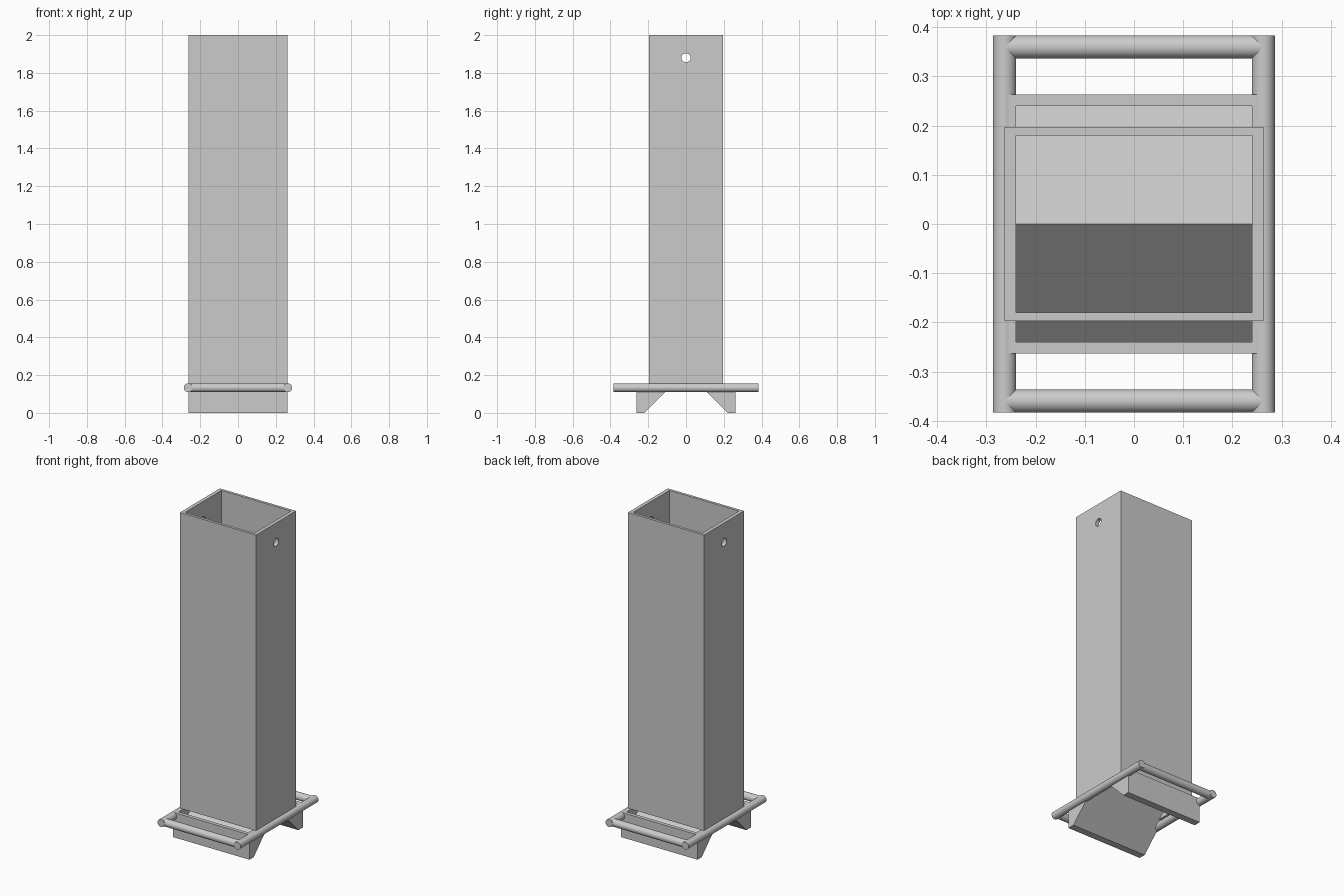
import bpy
import bmesh
import math

cube = bpy.data.objects.get("Cube")
if cube:
    bpy.data.objects.remove(cube, do_unlink=True)

# Main dimensions
HALF_X, TUBE_Y, TRAY_Y = 0.263, 0.197, 0.263
INNER_X, INNER_TUBE_Y, INNER_TRAY_Y = 0.24, 0.18, 0.24
TRAY_TOP, HEIGHT = 0.155, 2.0
UNDER, RIDGE = 0.22, 0.253      # apex heights of the 45 degree floor
ROD_R, ROD_Z, ROD_Y = 0.0235, 0.133, 0.36

grey = bpy.data.materials.new("plain grey")
grey.use_nodes = True
grey.diffuse_color = (0.6, 0.6, 0.6, 1)
grey.node_tree.nodes["Principled BSDF"].inputs["Base Color"].default_value = (0.6, 0.6, 0.6, 1)


def prism(name, profile, half):
    """Extrude a (y, z) profile along x from -half to half."""
    bm = bmesh.new()
    face = bm.faces.new([bm.verts.new((-half, y, z)) for y, z in profile])
    ext = bmesh.ops.extrude_face_region(bm, geom=[face])["geom"]
    verts = [v for v in ext if isinstance(v, bmesh.types.BMVert)]
    bmesh.ops.translate(bm, vec=(2 * half, 0, 0), verts=verts)
    bmesh.ops.recalc_face_normals(bm, faces=bm.faces)
    mesh = bpy.data.meshes.new(name)
    bm.to_mesh(mesh)
    bm.free()
    mesh.materials.append(grey)
    obj = bpy.data.objects.new(name, mesh)
    bpy.context.collection.objects.link(obj)
    return obj


def rectangle(y, z0, z1):
    return [(-y, z0), (y, z0), (y, z1), (-y, z1)]


def rod(name, axis, length, radius, location):
    turn = (0, math.pi / 2, 0) if axis == "x" else (math.pi / 2, 0, 0)
    bpy.ops.mesh.primitive_cylinder_add(vertices=48, radius=radius, depth=length,
                                        location=location, rotation=turn)
    obj = bpy.context.object
    obj.name = name
    obj.data.materials.append(grey)
    smooth(obj)
    return obj


def activate(obj):
    bpy.ops.object.select_all(action="DESELECT")
    obj.select_set(True)
    bpy.context.view_layer.objects.active = obj


def smooth(obj):
    activate(obj)
    bpy.ops.object.shade_smooth_by_angle(angle=math.radians(30))


def cut(obj, cutter):
    mod = obj.modifiers.new("cut", "BOOLEAN")
    mod.operation = "DIFFERENCE"
    mod.solver = "EXACT"
    mod.object = cutter
    activate(obj)
    bpy.ops.object.modifier_apply(modifier=mod.name)
    bpy.data.objects.remove(cutter, do_unlink=True)


# Tall square tube with a hanging hole through both side walls
tube = prism("tube", rectangle(TUBE_Y, TRAY_TOP, HEIGHT), HALF_X)
cut(tube, prism("tube_cutter", rectangle(INNER_TUBE_Y, 0, HEIGHT + 0.1), INNER_X))
cut(tube, rod("hole_cutter", "x", 1, 0.024, (0, 0, 1.88)))
smooth(tube)

# Open trays at front and back, with sloping floors
for side, name in ((-1, "front_tray"), (1, "back_tray")):
    outer = [(TRAY_Y, 0), (UNDER, 0), (UNDER - TRAY_TOP, TRAY_TOP), (TRAY_Y, TRAY_TOP)]
    hollow = [(INNER_TRAY_Y, RIDGE - INNER_TRAY_Y), (INNER_TRAY_Y, 0.3), (0, 0.3), (0, RIDGE)]
    tray = prism(name, [(side * y, z) for y, z in outer], HALF_X)
    cut(tray, prism("tray_cutter", [(side * y, z) for y, z in hollow], INNER_X))

# Ridge joining the two sloping floors inside the tube
low, high = UNDER - TRAY_TOP, RIDGE - TRAY_TOP
prism("floor_ridge", [(low, TRAY_TOP), (0, UNDER), (-low, TRAY_TOP),
                      (-high, TRAY_TOP), (0, RIDGE), (high, TRAY_TOP)], INNER_X)

# Perch frame of round rods
for side, name in ((-1, "right"), (1, "left")):
    rod(name + "_side_rod", "y", 2 * (ROD_Y + ROD_R), ROD_R, (side * HALF_X, 0, ROD_Z))
for side, name in ((-1, "front"), (1, "back")):
    rod(name + "_perch", "x", 2 * HALF_X, ROD_R, (0, side * ROD_Y, ROD_Z))
